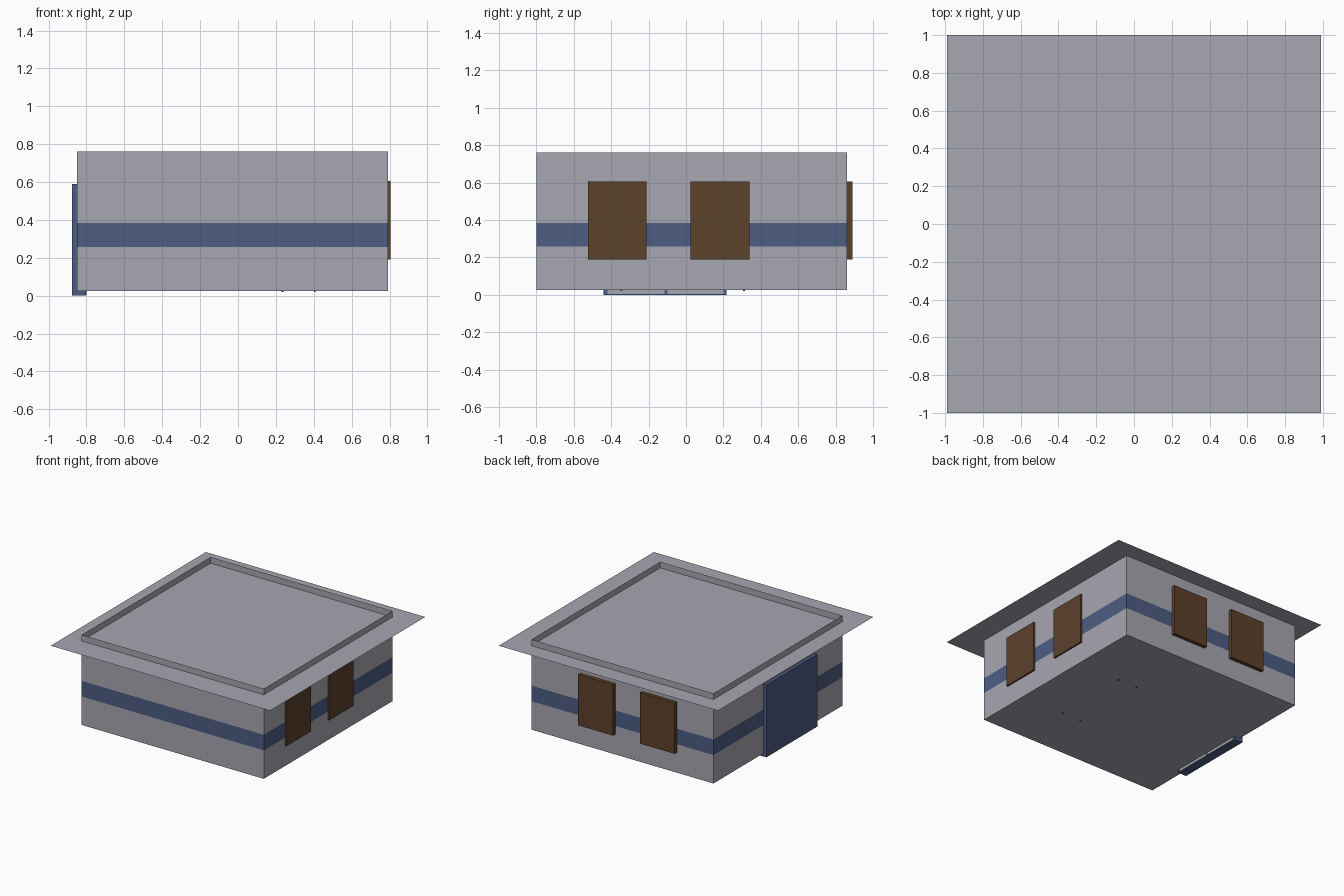
import bpy, bmesh

if "Cube" in bpy.data.objects:
    bpy.data.objects.remove(bpy.data.objects["Cube"])


def material(name, rgb):
    m = bpy.data.materials.new(name)
    m.diffuse_color = (*rgb, 1)
    m.use_nodes = True
    m.node_tree.nodes["Principled BSDF"].inputs["Base Color"].default_value = m.diffuse_color
    return m


GREY = material("pale grey", (0.39, 0.385, 0.44))
BLUE = material("slate blue", (0.075, 0.11, 0.225))
BROWN = material("dark brown", (0.107, 0.052, 0.024))


def finish(name, bm, *mats):
    me = bpy.data.meshes.new(name)
    bm.to_mesh(me)
    bm.free()
    for m in mats:
        me.materials.append(m)
    ob = bpy.data.objects.new(name, me)
    bpy.context.collection.objects.link(ob)
    return ob


def box_mesh(x, y, z):
    bm = bmesh.new()
    bmesh.ops.create_cube(bm, size=1)
    for v in bm.verts:
        v.co = [r[0] if c < 0 else r[1] for c, r in zip(v.co, (x, y, z))]
    return bm


def box(name, x, y, z, mat):
    return finish(name, box_mesh(x, y, z), mat)


# Walls: open-topped shell with floor, cut at the painted blue band
BAND = (0.257, 0.384)
bm = box_mesh((-0.85, 0.793), (-0.80, 0.86), (0.025, 0.76))
top = [f for f in bm.faces if f.normal.z > 0.5]
bmesh.ops.delete(bm, geom=top, context='FACES_ONLY')
for h in BAND:
    bmesh.ops.bisect_plane(bm, geom=bm.verts[:] + bm.edges[:] + bm.faces[:],
                           plane_co=(0, 0, h), plane_no=(0, 0, 1))
for f in bm.faces:
    f.material_index = int(BAND[0] < f.calc_center_median().z < BAND[1])
finish("walls", bm, GREY, BLUE)

# Roof: single flat sheet just below the wall tops, with wide eaves
bm = bmesh.new()
bmesh.ops.create_grid(bm, x_segments=1, y_segments=1, size=1)
for v in bm.verts:
    v.co = (v.co.x * 0.99, v.co.y, 0.71)
finish("roof", bm, GREY)

# Shuttered windows on the right and back walls
WZ = (0.19, 0.605)
for i, y in enumerate(((-0.525, -0.21), (0.025, 0.34))):
    box(f"right_window_{i + 1}", (0.775, 0.806), y, WZ, BROWN)
for i, x in enumerate(((-0.52, -0.207), (0.035, 0.35))):
    box(f"back_window_{i + 1}", x, (0.84, 0.89), WZ, BROWN)

# Door on the left wall, with two pale leaves on its inner face
box("door", (-0.877, -0.803), (-0.44, 0.217), (0.0, 0.59), BLUE)
for i, y in enumerate(((-0.42, -0.115), (-0.10, 0.20))):
    box(f"door_leaf_{i + 1}", (-0.804, -0.80), y, (0.004, 0.57), GREY)

# Tiny foot tips poking through the floor
for x in (0.235, 0.405):
    for y in (-0.345, 0.31):
        box("foot", (x - 0.005, x + 0.005), (y - 0.005, y + 0.005), (0.02, 0.04), BROWN)
